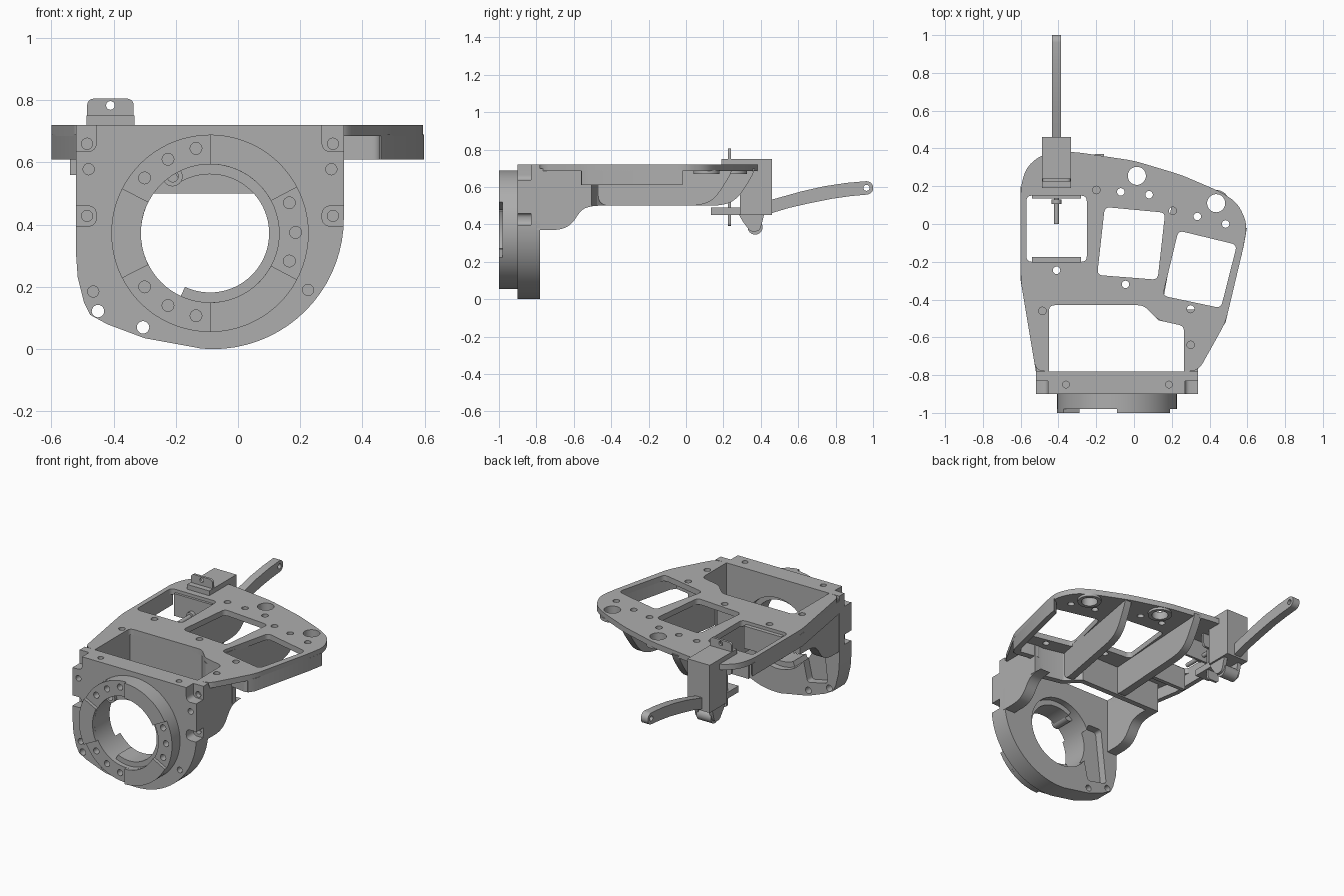
import bpy, bmesh
from math import cos, sin, radians
from mathutils import Vector

if "Cube" in bpy.data.objects:
    bpy.data.objects.remove(bpy.data.objects["Cube"])

grey = bpy.data.materials.new("machined_grey")
grey.use_nodes = True
colour = (0.42, 0.42, 0.42, 1)
grey.diffuse_color = colour
grey.node_tree.nodes["Principled BSDF"].inputs["Base Color"].default_value = colour
parts = []


def box(a0, a1, b0, b1):
    return [(a0, b0), (a1, b0), (a1, b1), (a0, b1)]


def circle(a, b, r, n=32):
    return [(a + r * cos(radians(360 * i / n)), b + r * sin(radians(360 * i / n))) for i in range(n)]


def sector(a, b, r0, r1, start, end, n=28):
    angles = [radians(start + (end - start) * i / n) for i in range(n + 1)]
    return ([(a + r1 * cos(t), b + r1 * sin(t)) for t in angles] +
            [(a + r0 * cos(t), b + r0 * sin(t)) for t in reversed(angles)])


def rounded(points, radius, n=6):
    pts = [Vector(p) for p in points]
    out = []
    for i, p in enumerate(pts):
        a, b = pts[i - 1] - p, pts[(i + 1) % len(pts)] - p
        s = p + a.normalized() * min(radius, a.length * 0.48)
        e = p + b.normalized() * min(radius, b.length * 0.48)
        for k in range(n + 1):
            t = k / n
            out.append(tuple(s * (1 - t) ** 2 + p * 2 * t * (1 - t) + e * t * t))
    return out


def prism(name, axis, solids, shear=0):
    """Extrude each (outline, low, high) along the axis into one object."""
    place = {"x": lambda a, b, h: (h + shear * a, a, b),
             "y": lambda a, b, h: (a, h, b),
             "z": lambda a, b, h: (a, b, h)}[axis]
    bm = bmesh.new()
    for outline, low, high in solids:
        rings = [[bm.verts.new(place(a, b, h)) for a, b in outline] for h in (low, high)]
        bm.faces.new(rings[0])
        bm.faces.new(rings[1])
        n = len(outline)
        for i in range(n):
            j = (i + 1) % n
            bm.faces.new((rings[0][i], rings[0][j], rings[1][j], rings[1][i]))
    bmesh.ops.recalc_face_normals(bm, faces=bm.faces)
    mesh = bpy.data.meshes.new(name)
    bm.to_mesh(mesh)
    bm.free()
    obj = bpy.data.objects.new(name, mesh)
    bpy.context.collection.objects.link(obj)
    mesh.materials.append(grey)
    parts.append(obj)
    return obj


def cut(obj, axis, solids):
    cutter = prism("cutter", axis, solids)
    parts.remove(cutter)
    mod = obj.modifiers.new("cut", "BOOLEAN")
    mod.operation, mod.solver, mod.object = "DIFFERENCE", "EXACT", cutter
    bpy.context.view_layer.objects.active = obj
    bpy.ops.object.modifier_apply(modifier=mod.name)
    bpy.data.objects.remove(cutter)


# Top deck with windows and holes
outline = [(-0.52, -0.78), (-0.6, -0.3), (-0.6, 0.2), (-0.57, 0.3), (-0.5, 0.36), (-0.42, 0.385),
           (-0.3, 0.38), (0, 0.335), (0.25, 0.26), (0.46, 0.17), (0.55, 0.11), (0.6, 0),
           (0.58, -0.12), (0.485, -0.52), (0.34, -0.78)]
deck = prism("top_deck", "z", [(rounded(outline, 0.05), 0.685, 0.72)])
windows = [box(-0.57, -0.25, -0.2, 0.15),
           [(-0.155, 0.09), (0.165, 0.06), (0.125, -0.295), (-0.195, -0.27)],
           [(0.235, -0.035), (0.545, -0.11), (0.46, -0.445), (0.152, -0.38)],
           [(-0.45, -0.43), (0.05, -0.43), (0.13, -0.51), (0.265, -0.54), (0.265, -0.85), (-0.45, -0.85)]]
big_holes = [(0.015, 0.255), (0.435, 0.11)]
small_holes = [(-0.2, 0.18), (-0.07, 0.17), (0.08, 0.155), (0.205, 0.07), (0.335, 0.04), (0.485, 0),
               (-0.41, -0.245), (-0.045, -0.32), (0.3, -0.45), (0.3, -0.64), (-0.485, -0.46)]
cut(deck, "z", [(rounded(w, 0.03), 0.6, 0.8) for w in windows])
cut(deck, "z", [(circle(x, y, 0.048), 0.6, 0.8) for x, y in big_holes] +
    [(circle(x, y, 0.02, 16), 0.6, 0.8) for x, y in small_holes])
bosses = prism("hole_bosses", "z", [(circle(x, y, 0.07), 0.67, 0.69) for x, y in big_holes])
cut(bosses, "z", [(circle(x, y, 0.048), 0.6, 0.8) for x, y in big_holes])

# Outer rims below the deck
prism("right_rim", "z", [([(-0.52, -0.78), (-0.6, -0.3), (-0.6, 0.2), (-0.57, 0.17),
                           (-0.57, -0.3), (-0.49, -0.78)], 0.61, 0.69)])
prism("left_rim", "z", [([(0.46, -0.56), (0.485, -0.52), (0.58, -0.12), (0.598, -0.02),
                          (0.565, -0.04), (0.545, -0.12), (0.455, -0.49), (0.43, -0.53)], 0.61, 0.69)])
prism("left_front_wall", "z", [(rounded([(0.3, -0.54), (0.45, -0.565), (0.47, -0.53), (0.3, -0.5)], 0.02),
                                0.61, 0.69)])


# Curved ribs beneath the deck
def rib(name, x, width, start, end, bottom, shear):
    profile = [(start, 0.7), (start, bottom), (end - 0.18, bottom), (end - 0.1, bottom + 0.03),
               (end - 0.02, 0.65), (end, 0.7)]
    profile = profile[:1] + rounded(profile, 0.06)[7:-7] + profile[-1:]
    prism(name, "x", [(profile, x - width / 2, x + width / 2)], shear)


rib("left_rib", 0.204, 0.046, -0.47, 0.25, 0.5, 0.18)
rib("right_rib", -0.206, 0.05, -0.42, 0.37, 0.5, 0.06)

# Walls of the front well
prism("well_back_wall", "z", [([(-0.5, -0.43), (0.05, -0.43), (0.13, -0.51), (0.265, -0.54), (0.34, -0.54),
                                (0.34, -0.505), (0.275, -0.505), (0.145, -0.475), (0.06, -0.395),
                                (-0.5, -0.395)], 0.5, 0.69)])
gusset = [(-0.8, 0.7), (-0.8, 0.37), (-0.67, 0.37), (-0.61, 0.4), (-0.56, 0.48), (-0.5, 0.5),
          (-0.4, 0.5), (-0.4, 0.7)]
for name, x0, x1, back in (("left_gusset", 0.265, 0.338, -0.505), ("right_gusset", -0.518, -0.45, -0.395)):
    profile = gusset[:2] + rounded(gusset, 0.05)[14:42] + [(back, 0.5), (back, 0.7)]
    prism(name, "x", [(profile, x0, x1)])

# Front plate with rounded lower edge
cx, cz = -0.09, 0.372
arc = [(-0.08 + 0.42 * cos(radians(a)), 0.42 + 0.42 * sin(radians(a))) for a in range(0, -96, -5)]
plate_outline = [(0.34, 0.72)] + arc + [(-0.3, 0.035), (-0.42, 0.08), (-0.475, 0.11), (-0.495, 0.15),
                                        (-0.515, 0.23), (-0.52, 0.3), (-0.52, 0.72)]
plate = prism("front_plate", "y", [(plate_outline, -0.9, -0.78)])
cut(plate, "y", [(circle(cx, cz, 0.222, 64), -1, -0.7)])
cut(plate, "y", [(rounded([(-0.44, 0.15), (-0.3, 0.12), (-0.26, 0.3), (-0.3, 0.5), (-0.4, 0.5)], 0.02),
                  -0.83, -0.7)])
notches = []
for wall, inner in ((0.36, 0.27), (-0.54, -0.455)):
    notches += [(rounded(box(min(wall, inner), max(wall, inner), low, high), 0.03), -0.95, -0.83)
                for low, high in ((0.395, 0.46), (0.635, 0.75))]
cut(plate, "y", notches)
screws = [(-0.485, 0.66), (0.305, 0.66), (-0.48, 0.578), (0.3, 0.578), (-0.465, 0.185), (0.225, 0.19),
          (-0.485, 0.428), (0.305, 0.428)]
cut(plate, "y", [(circle(x, z, 0.018, 16), -0.95, -0.8) for x, z in screws] +
    [(circle(x, z, 0.02, 20), -1, -0.7) for x, z in ((-0.45, 0.122), (-0.305, 0.07))])
cut(plate, "z", [(circle(x, -0.85, 0.018, 16), 0.68, 0.8) for x in (-0.36, 0.185)])

# Mounting ring, raised pads and inner lip
ring = prism("mounting_ring", "y", [(circle(cx, cz, 0.317, 72), -0.98, -0.9)])
cut(ring, "y", [(circle(cx, cz, 0.222, 64), -1.1, -0.8)])
ring_screws = [(-0.135, 0.645), (-0.225, 0.61), (-0.3, 0.55), (0.165, 0.47), (0.185, 0.375),
               (0.165, 0.283), (-0.3, 0.2), (-0.225, 0.14), (-0.135, 0.107)]
cut(ring, "y", [(circle(x, z, 0.019, 16), -1, -0.93) for x, z in ring_screws])
prism("ring_pads", "y", [(sector(cx, cz, 0.222, 0.317, a, b), -1, -0.98)
                         for a, b in ((153, 207), (28, 90), (-90, -28))])
prism("inner_lip", "y", [(sector(cx, cz, 0.19, 0.226, -115, 120, 48), -0.95, -0.82)])
boss = prism("lip_boss", "y", [(circle(-0.21, 0.555, 0.032), -0.97, -0.85)])
cut(boss, "y", [(circle(-0.21, 0.555, 0.018, 16), -1, -0.93)])

# Clamp block and upright tab
prism("clamp_block", "y", [(box(-0.487, -0.333, 0.45, 0.75), 0.29, 0.46),
                           (box(-0.487, -0.333, 0.715, 0.75), 0.19, 0.29)])
tab = prism("clamp_tab", "y", [(rounded(box(-0.485, -0.335, 0.6, 0.805), 0.025), 0.225, 0.24)])
cut(tab, "y", [(circle(-0.41, 0.783, 0.014, 16), 0, 0.5)])
prism("lower_tab", "y", [(rounded(box(-0.45, -0.37, 0.39, 0.6), 0.02), 0.225, 0.24)])
prism("clamp_bracket", "x", [(box(0.135, 0.3, 0.45, 0.49), -0.46, -0.36)])
prism("window_bars", "y", [(box(-0.54, -0.28, 0.56, 0.7), 0.135, 0.15),
                           (box(-0.54, -0.28, 0.56, 0.7), -0.2, -0.175)])
prism("plunger_pin", "y", [(circle(-0.41, 0.6, 0.013, 16), 0, 0.3),
                           (circle(-0.41, 0.6, 0.026, 16), 0.105, 0.13)])

# Pivot knuckles and lever arm
pivot = prism("pivot", "x", [(circle(0.37, 0.385, 0.04), -0.46, -0.36)])
cut(pivot, "x", [(circle(0.37, 0.385, 0.018, 16), -0.6, -0.2)])
link = rounded([(0.28, 0.46), (0.3, 0.42), (0.345, 0.36), (0.395, 0.365), (0.42, 0.46)], 0.02)
prism("pivot_links", "x", [(link, -0.475, -0.45), (link, -0.37, -0.345)])
tip = [(0.965 + 0.036 * cos(radians(a)), 0.595 + 0.036 * sin(radians(a))) for a in range(-85, 101, 15)]
arm = prism("lever_arm", "x", [([(0.44, 0.455), (0.55, 0.488), (0.66, 0.513), (0.78, 0.537), (0.88, 0.551)]
                                + tip + [(0.86, 0.622), (0.74, 0.604), (0.62, 0.577), (0.53, 0.552),
                                         (0.44, 0.527)], -0.435, -0.386)])
cut(arm, "x", [(circle(0.965, 0.595, 0.016, 16), -0.6, -0.2)])

# Smooth curved walls, keep edges crisp
bpy.ops.object.select_all(action="DESELECT")
for obj in parts:
    obj.select_set(True)
bpy.context.view_layer.objects.active = deck
bpy.ops.object.shade_smooth_by_angle(angle=radians(30))
